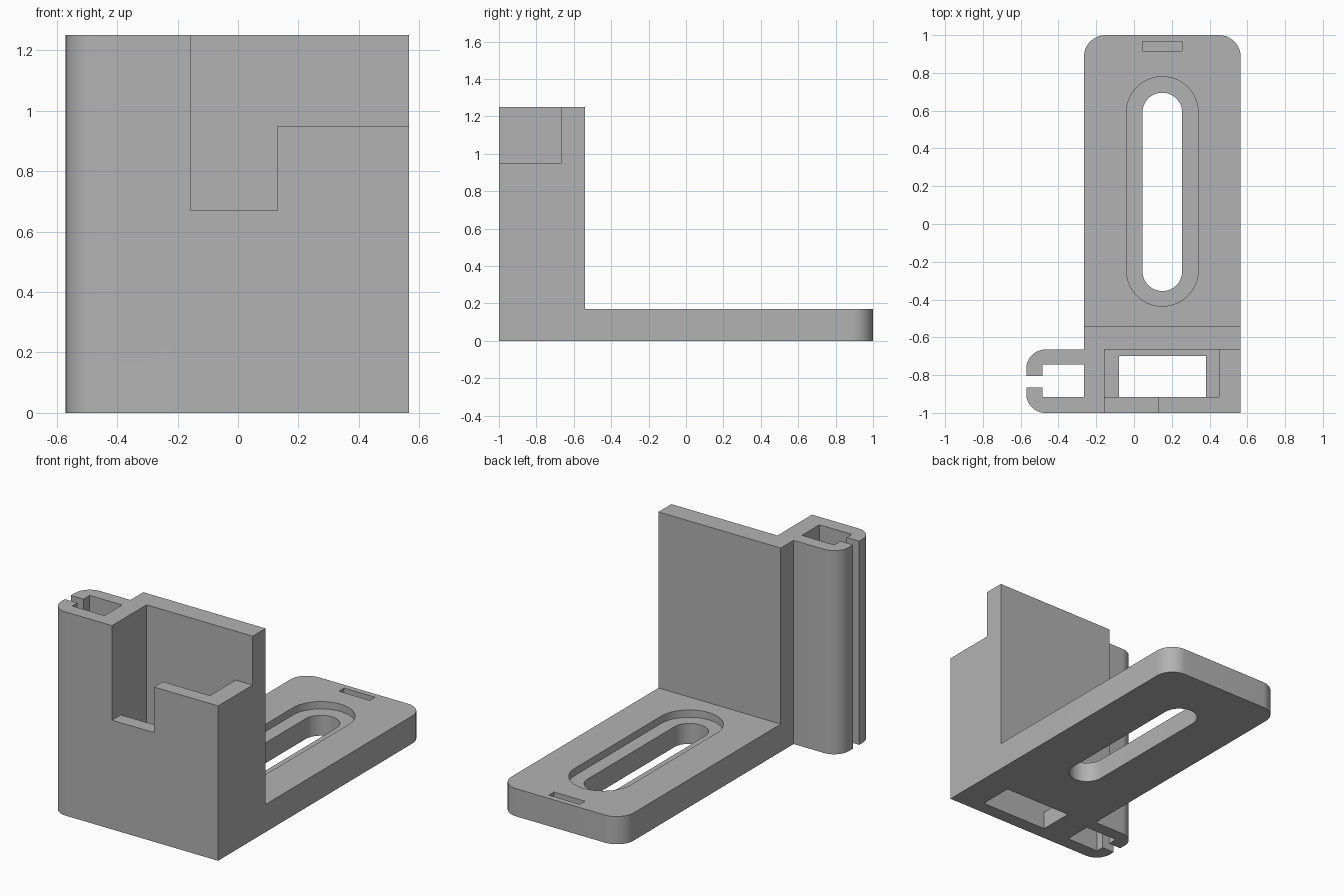
import bpy, bmesh
from math import sin, cos, radians

if "Cube" in bpy.data.objects:
    bpy.data.objects.remove(bpy.data.objects["Cube"])

grey = bpy.data.materials.new("plain_grey")
grey.use_nodes = True
grey.diffuse_color = (0.448, 0.448, 0.448, 1)
grey.node_tree.nodes["Principled BSDF"].inputs["Base Color"].default_value = grey.diffuse_color


def arc(cx, cy, r, start, end, steps=16):
    angles = [radians(start + (end - start) * i / steps) for i in range(steps + 1)]
    return [(cx + r * cos(a), cy + r * sin(a)) for a in angles]


def prism(name, outline, z0, z1):
    """Extrude a counter-clockwise outline from z0 to z1."""
    bm = bmesh.new()
    base = bm.faces.new([bm.verts.new((x, y, z0)) for x, y in outline])
    top = bmesh.ops.extrude_face_region(bm, geom=[base])["geom"]
    bmesh.ops.translate(bm, vec=(0, 0, z1 - z0),
                        verts=[v for v in top if isinstance(v, bmesh.types.BMVert)])
    bmesh.ops.recalc_face_normals(bm, faces=bm.faces)
    mesh = bpy.data.meshes.new(name)
    bm.to_mesh(mesh)
    bm.free()
    mesh.materials.append(grey)
    obj = bpy.data.objects.new(name, mesh)
    bpy.context.collection.objects.link(obj)
    return obj


def box(name, x0, x1, y0, y1, z0, z1):
    return prism(name, [(x0, y0), (x1, y0), (x1, y1), (x0, y1)], z0, z1)


def stadium(name, x, y0, y1, r, z0, z1):
    return prism(name, arc(x, y1 - r, r, 0, 180, 32) + arc(x, y0 + r, r, 180, 360, 32), z0, z1)


LEFT, RIGHT, TOP, PLATE = -0.265, 0.565, 1.25, 0.17

# Footprint: foot with rounded far corners, then the C-shaped cable channel
outline = [(RIGHT, -1)]
outline += arc(RIGHT - 0.115, 0.885, 0.115, 0, 90)
outline += arc(LEFT + 0.115, 0.885, 0.115, 90, 180)
outline += [(LEFT, -0.665)]
outline += arc(-0.47, -0.765, 0.1, 90, 180)
outline += [(-0.57, -0.805), (-0.485, -0.805), (-0.485, -0.745), (LEFT, -0.745),
            (LEFT, -0.915), (-0.485, -0.915), (-0.485, -0.865), (-0.57, -0.865)]
outline += arc(-0.47, -0.9, 0.1, 180, 270)
bracket = prism("bracket", outline, 0, TOP)

# Material to remove
cutters = [
    box("space_above_foot", -1, 1, -0.54, 2, PLATE, 2),
    box("holder_pocket", -0.155, 0.45, -0.915, -0.665, 0.11, 2),
    box("floor_opening", -0.08, 0.38, -0.915, -0.70, -1, 0.5),
    box("low_corner", 0.13, 1, -2, -0.665, 0.95, 2),
    box("front_notch", -0.155, 0.13, -2, -0.8, 0.67, 2),
    stadium("mounting_slot", 0.15, -0.355, 0.695, 0.105, -1, 1),
    stadium("slot_recess", 0.15, -0.435, 0.78, 0.19, PLATE - 0.045, 1),
    box("small_recess", 0.045, 0.255, 0.915, 0.965, PLATE - 0.04, 1),
]
for cutter in cutters:
    cut = bracket.modifiers.new(cutter.name, "BOOLEAN")
    cut.operation = "DIFFERENCE"
    cut.solver = "EXACT"
    cut.object = cutter

# Bake the cuts and drop the cutters
bpy.context.view_layer.update()
graph = bpy.context.evaluated_depsgraph_get()
result = bpy.data.meshes.new_from_object(bracket.evaluated_get(graph))
bracket.modifiers.clear()
bracket.data = result
result.name = "bracket"
for cutter in cutters:
    bpy.data.objects.remove(cutter)

bpy.ops.object.select_all(action="DESELECT")
bracket.select_set(True)
bpy.context.view_layer.objects.active = bracket
bpy.ops.object.shade_smooth_by_angle(angle=radians(30))
